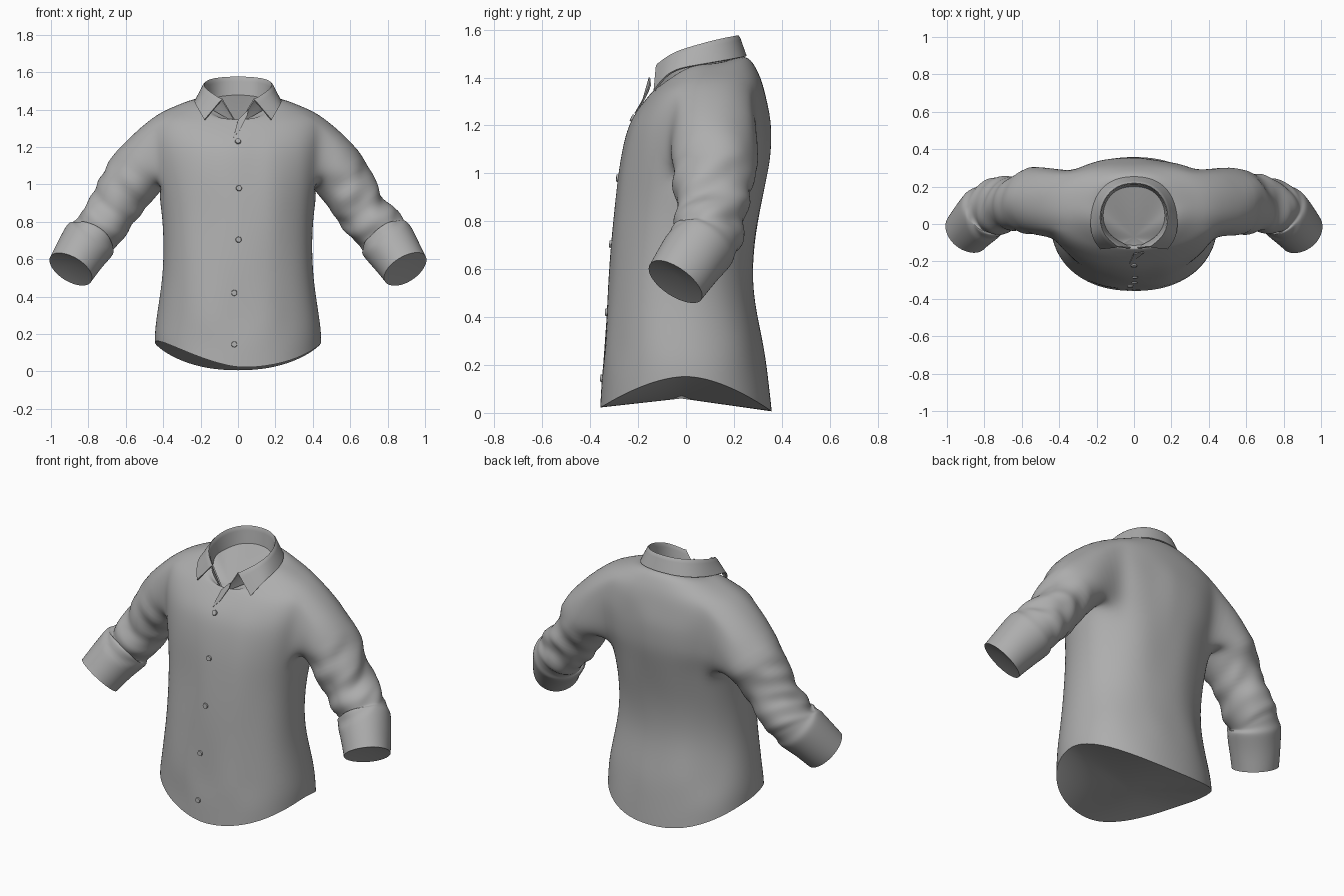
import bpy, bmesh, math
from mathutils import Vector, noise

if "Cube" in bpy.data.objects:
    bpy.data.objects.remove(bpy.data.objects["Cube"])

cloth = bpy.data.materials.new("grey_cloth")
cloth.use_nodes = True
GREY = (0.42, 0.42, 0.42, 1)
cloth.diffuse_color = GREY
cloth.node_tree.nodes["Principled BSDF"].inputs["Base Color"].default_value = GREY


def make_object(name, bm):
    bmesh.ops.recalc_face_normals(bm, faces=bm.faces)
    mesh = bpy.data.meshes.new(name)
    bm.to_mesh(mesh)
    bm.free()
    mesh.materials.append(cloth)
    obj = bpy.data.objects.new(name, mesh)
    bpy.context.collection.objects.link(obj)
    return obj


def activate(obj):
    bpy.ops.object.select_all(action='DESELECT')
    obj.select_set(True)
    bpy.context.view_layer.objects.active = obj


def smooth(obj, angle=50):
    activate(obj)
    bpy.ops.object.shade_smooth_by_angle(angle=math.radians(angle))


def add_modifier(obj, kind, **settings):
    mod = obj.modifiers.new(kind.title(), kind)
    for key, value in settings.items():
        setattr(mod, key, value)
    activate(obj)
    bpy.ops.object.modifier_apply(modifier=mod.name)


def step(low, high, v):
    t = min(max((v - low) / (high - low), 0), 1)
    return t * t * (3 - 2 * t)


# Torso rings: half width, front y, back y, front z, side z, back z
COLS = 32
BODY = [
    (.447, -.36, .36, .02, .155, .005),
    (.447, -.353, .345, .15, .22, .15),
    (.432, -.343, .315, .32, .32, .32),
    (.404, -.33, .277, .5, .5, .5),
    (.40, -.315, .285, .68, .68, .68),
    (.41, -.30, .312, .84, .84, .84),
    (.43, -.288, .335, .97, .97, .97),
    (.447, -.275, .35, 1.06, 1.05, 1.06),
    (.462, -.258, .354, 1.14, 1.13, 1.14),
    (.472, -.235, .352, 1.21, 1.22, 1.22),
    (.475, -.195, .338, 1.275, 1.30, 1.305),
    (.457, -.155, .32, 1.325, 1.37, 1.38),
    (.345, -.138, .297, 1.345, 1.415, 1.435),
    (.238, -.13, .262, 1.35, 1.46, 1.49),
    (.18, -.115, .215, 1.33, 1.45, 1.485),
]
HOLE_ROWS, HOLE_COLS = (6, 11), (6, 12)

# Sleeve rings: centre, outward radius, front-back radius
SLEEVE = [
    ((.535, .125, 1.075), .168, .19),
    ((.58, .118, .99), .148, .17),
    ((.635, .11, .91), .136, .155),
    ((.67, .105, .855), .138, .148),
    ((.705, .10, .81), .132, .146),
    ((.745, .095, .765), .142, .146),
    ((.775, .085, .73), .134, .138),
    ((.783, .078, .718), .136, .138),
    ((.788, .072, .71), .150, .150),
    ((.805, .052, .685), .148, .150),
    ((.845, .01, .625), .138, .141),
    ((.888, -.037, .557), .130, .131),
    ((.894, -.045, .547), .129, .130),
]


def body_point(ring, i):
    hw, yf, yb, zf, zs, zb = ring
    a = math.tau * i / COLS
    s, c = math.sin(a), math.cos(a)
    back_power = .8 if 1 < zs < 1.4 else .95      # broad, flat shoulder blades
    x = hw * math.copysign(abs(s) ** .9, s)
    y = (yf + yb) / 2 - (yb - yf) / 2 * math.copysign(abs(c) ** (.95 if c > 0 else back_power), c)
    z = zs + ((zf if c > 0 else zb) - zs) * abs(c) ** 1.6
    if ring is BODY[0] and s < 0 < c:             # front hem rises sooner on the right
        z -= .1 * s * c
    return (x, y, z)


bm = bmesh.new()
grid = [[bm.verts.new(body_point(r, i)) for i in range(COLS)] for r in BODY]
c0, c1 = HOLE_COLS
r0, r1 = HOLE_ROWS
for r in range(len(BODY) - 1):
    for i in range(COLS):
        side = min(i, COLS - 1 - i)
        if r0 <= r < r1 and c0 <= side < c1:
            continue                   # armhole
        j = (i + 1) % COLS
        bm.faces.new((grid[r][i], grid[r][j], grid[r + 1][j], grid[r + 1][i]))

# Sleeves grow out of the armholes
path = [(r0, c) for c in range(c0, c1)] + [(r, c1) for r in range(r0, r1)]
path += [(r1, c) for c in range(c1, c0, -1)] + [(r, c0) for r in range(r1, r0, -1)]
count = len(path)
centres = [Vector(s[0]) for s in SLEEVE]
for sign in (1, -1):
    last = [grid[r][c if sign > 0 else COLS - c] for r, c in path]
    for k, (centre, re, rh) in enumerate(SLEEVE):
        d = (centres[min(k + 2, len(SLEEVE) - 1)] - centres[max(k - 2, 0)]).normalized()
        e = Vector((.8, 0, .6))
        e = (e - d * e.dot(d)).normalized()
        h = e.cross(d)
        ring = []
        for j in range(count):
            t = math.pi - (j - (c1 - c0) / 2) * math.tau / count
            p = Vector(centre) + e * (re * math.cos(t)) + h * (rh * math.sin(t))
            ring.append(bm.verts.new((p.x * sign, p.y, p.z)))
        for j in range(count):
            n = (j + 1) % count
            bm.faces.new((last[j], last[n], ring[n], ring[j]))
        last = ring
for v in [v for v in bm.verts if not v.link_faces]:
    bm.verts.remove(v)
shirt = make_object("shirt_body_and_sleeves", bm)
add_modifier(shirt, 'SUBSURF', levels=2)

# Soft cloth folds, strongest along the sleeves
moves = []
for v in shirt.data.vertices:
    x, y, z = v.co
    along, across = .6 * abs(x) - .8 * z, .8 * abs(x) + .6 * z
    on_sleeve = step(.44, .56, abs(x)) * step(-.62, -.38, along) * (1 - step(-.13, -.09, along))
    fold = noise.noise(Vector((along * 12 + y * 4, y * 5, across * 5 + x)))
    drape = noise.noise(Vector((x * 6, y * 4, z * 1.8)))
    moves.append(v.normal * (fold * .024 * on_sleeve + drape * .008 * step(.1, .3, z) * (1 - step(1.2, 1.35, z))))
for v, m in zip(shirt.data.vertices, moves):
    v.co += m

# Shallow inner linings close the hem, cuffs and neck
bm = bmesh.new()
bm.from_mesh(shirt.data)
lining = bmesh.ops.holes_fill(bm, edges=[e for e in bm.edges if e.is_boundary], sides=0)["faces"]
for centre in bmesh.ops.poke(bm, faces=lining)["verts"]:
    if abs(centre.co.x) > .5:
        centre.co += Vector((math.copysign(-.012, centre.co.x), .015, .02))
    elif centre.co.z < .5:
        centre.co = (0, -.02, .06)
    else:
        centre.co = (0, -.07, 1.34)
bmesh.ops.recalc_face_normals(bm, faces=bm.faces)
bm.to_mesh(shirt.data)
bm.free()
smooth(shirt)
bpy.context.view_layer.update()

# Collar: stand, fold and leaf from the back centre to the front point
STAND = [(0, .21, 1.47), (.1, .19, 1.465), (.16, .12, 1.45), (.175, .03, 1.43), (.14, -.07, 1.40), (.01, -.13, 1.33)]
FOLD = [(0, .225, 1.578), (.1, .205, 1.574), (.165, .13, 1.56), (.188, .04, 1.535), (.168, -.06, 1.505), (.085, -.122, 1.455)]
LEAF = [(0, .257, 1.49), (.125, .235, 1.485), (.203, .155, 1.47), (.232, .04, 1.45), (.228, -.07, 1.43), (.178, -.132, 1.345)]


def both_sides(points):
    return [(-x, y, z) for x, y, z in points[:0:-1]] + points


bm = bmesh.new()
crease = bm.edges.layers.float.new("crease_edge")
corner = bm.verts.layers.float.new("crease_vert")
rows = []
for points in (STAND, FOLD, LEAF):
    rows.append([bm.verts.new(p) for p in both_sides(points)])
for low, high in zip(rows, rows[1:]):
    for i in range(len(low) - 1):
        bm.faces.new((low[i], low[i + 1], high[i + 1], high[i]))
for e in bm.edges:
    if e.is_boundary:
        e[crease] = .3
    elif e.verts[0] in rows[1] and e.verts[1] in rows[1]:
        e[crease] = .7
for row in rows:
    row[0][corner] = row[-1][corner] = 1
collar = make_object("collar", bm)
add_modifier(collar, 'SUBSURF', levels=3)
add_modifier(collar, 'SOLIDIFY', thickness=.008, offset=0)
smooth(collar)


def front_hit(x, z):
    hit, spot, normal, _ = shirt.ray_cast(Vector((x, -1, z)), Vector((0, 1, 0)))
    return (spot, normal) if hit else (Vector((x, -.14, z)), Vector((0, -1, 0)))


# Turned edge of the front opening below the collar
bm = bmesh.new()
edge = []
for x, z, lift in ((-.025, 1.25, .002), (.0, 1.345, .012), (.055, 1.40, .008), (.05, 1.37, .004), (.01, 1.29, .002)):
    spot, _ = front_hit(x, min(z, 1.335))
    edge.append(bm.verts.new((x, spot.y - lift, z)))
bm.faces.new(edge)
placket = make_object("placket_fold", bm)
add_modifier(placket, 'SOLIDIFY', thickness=.006, offset=0)

# Buttons down the front
for n, (x, z) in enumerate(((0, 1.23), (.005, .98), (.003, .705), (-.02, .42), (-.02, .145))):
    spot, normal = front_hit(x, z)
    bm = bmesh.new()
    bmesh.ops.create_cone(bm, cap_ends=True, segments=16, radius1=.017, radius2=.014, depth=.012)
    button = make_object(f"button_{n + 1}", bm)
    button.location = spot + normal * .002
    button.rotation_euler = normal.to_track_quat('Z', 'Y').to_euler()
    smooth(button, 30)
